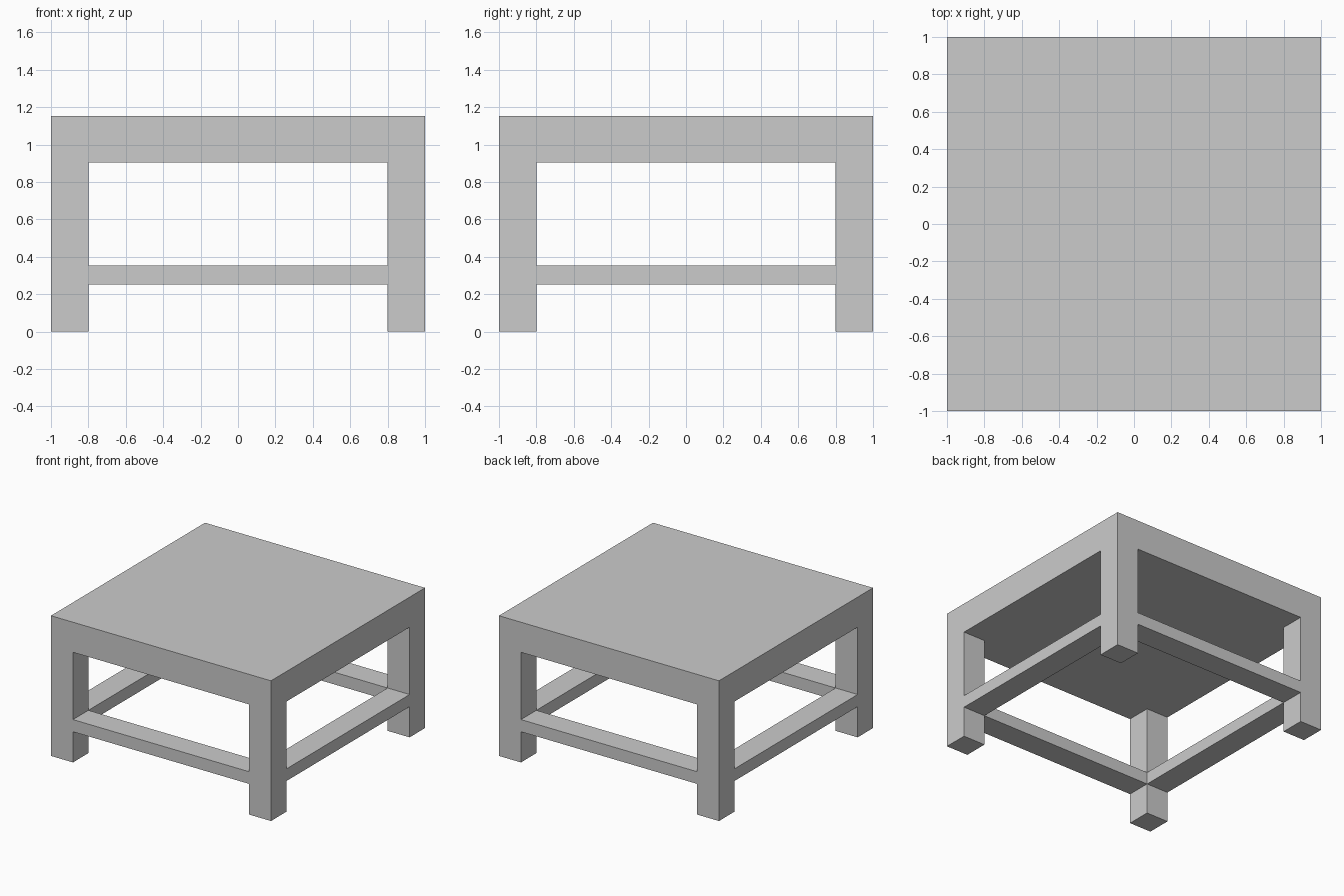
import bpy

if "Cube" in bpy.data.objects:
    bpy.data.objects.remove(bpy.data.objects["Cube"])

LEG = 0.2          # leg and stretcher thickness
TOP_Z0, TOP_Z1 = 0.905, 1.152
BAR_Z0, BAR_Z1 = 0.252, 0.352
C = 1 - LEG / 2    # centre line of legs and stretchers


def box(name, x, y, z0, z1, sx, sy):
    bpy.ops.mesh.primitive_cube_add(size=1, location=(x, y, (z0 + z1) / 2))
    ob = bpy.context.object
    ob.name = name
    ob.scale = (sx, sy, z1 - z0)
    bpy.ops.object.transform_apply(location=False, rotation=False, scale=True)
    return ob


# Thick solid top
box("table_top", 0, 0, TOP_Z0, TOP_Z1, 2, 2)

# Square corner legs
for ny, y in (("front", -C), ("back", C)):
    for nx, x in (("left", -C), ("right", C)):
        box(f"{ny}_{nx}_leg", x, y, 0, TOP_Z0, LEG, LEG)

# Stretchers between the legs, as deep as the legs
span = 2 - 2 * LEG
for name, y in (("front", -C), ("back", C)):
    box(f"{name}_stretcher", 0, y, BAR_Z0, BAR_Z1, span, LEG)
for name, x in (("left", -C), ("right", C)):
    box(f"{name}_stretcher", x, 0, BAR_Z0, BAR_Z1, LEG, span)
